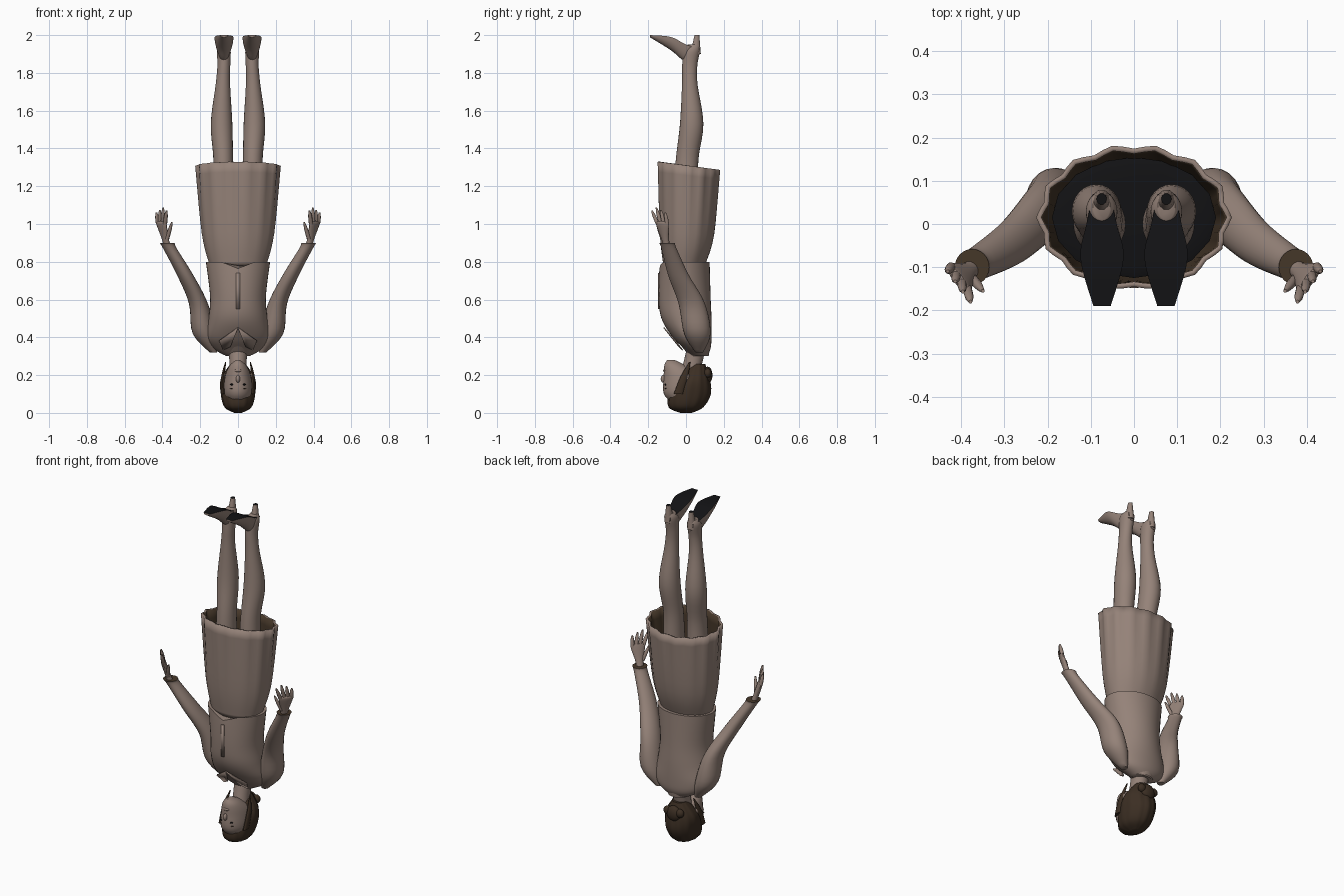
import bpy, bmesh, math
from mathutils import Vector

if "Cube" in bpy.data.objects:
    bpy.data.objects.remove(bpy.data.objects["Cube"], do_unlink=True)


def material(name, red, green, blue):
    mat = bpy.data.materials.new(name)
    mat.use_nodes = True
    mat.diffuse_color = (red, green, blue, 1)
    shader = mat.node_tree.nodes["Principled BSDF"]
    shader.inputs["Base Color"].default_value = (red, green, blue, 1)
    shader.inputs["Roughness"].default_value = 0.9
    return mat


TAUPE = material("taupe", red=.3, green=.225, blue=.19)
HAIR = material("dark brown hair", red=.045, green=.028, blue=.017)
LINING = material("brown lining", red=.06, green=.038, blue=.022)
BLACK = material("black", red=.006, green=.006, blue=.007)

ACROSS, FORWARD, UP = Vector((1, 0, 0)), Vector((0, 1, 0)), Vector((0, 0, 1))


def finish(name, mesh_builder, materials, mirror=False, rule=None):
    """Turn a bmesh into a shaded object, colouring its faces by a rule."""
    bmesh.ops.recalc_face_normals(mesh_builder, faces=mesh_builder.faces)
    if rule:
        for face in mesh_builder.faces:
            face.material_index = int(rule(face))
    mesh = bpy.data.meshes.new(name)
    mesh_builder.to_mesh(mesh)
    mesh_builder.free()
    for mat in materials:
        mesh.materials.append(mat)
    part = bpy.data.objects.new(name, mesh)
    bpy.context.collection.objects.link(part)
    bpy.ops.object.select_all(action='DESELECT')
    part.select_set(True)
    bpy.context.view_layer.objects.active = part
    bpy.ops.object.shade_smooth_by_angle(angle=math.radians(50))
    if mirror:
        part.modifiers.new("Mirror", 'MIRROR')
    return part


def smooth_keys(keys, steps):
    """Pass a smooth curve through key rings and return the rings between."""
    padded = [keys[0], *keys, keys[-1]]
    rings = []
    for before, start, end, after in zip(padded, padded[1:], padded[2:], padded[3:]):
        for step in range(steps):
            t = step / steps
            ring = []
            for a, b, c, d in zip(before, start, end, after):
                blend = b + (c - b) * t * t * (3 - 2 * t)
                slope_in, slope_out = (c - a) / 2, (d - b) / 2
                ring.append(blend + t * (1 - t) * (slope_in * (1 - t) - slope_out * t))
            rings.append(ring)
    return rings + [keys[-1]]


def loft(name, keys, materials=(TAUPE,), u=ACROSS, v=FORWARD, sides=24, steps=5,
         mirror=False, caps=True, shape=None, rule=None):
    """Skin ellipses given as x, y, z, radius along u, radius along v."""
    bm = bmesh.new()
    loops = []
    for ring in smooth_keys(keys, steps):
        loop = []
        for k in range(sides):
            angle = math.tau * k / sides
            point = Vector(ring[:3]) + u * ring[3] * math.cos(angle) + v * ring[4] * math.sin(angle)
            if shape:
                shape(point, ring, angle)
            loop.append(bm.verts.new(point))
        loops.append(loop)
    for lower, upper in zip(loops, loops[1:]):
        for k in range(sides):
            bm.faces.new((lower[k - 1], lower[k], upper[k], upper[k - 1]))
    if caps:
        bm.faces.new(loops[0])
        bm.faces.new(loops[-1])
    return finish(name, bm, materials, mirror, rule)


def blob(name, centre, radii, mat, mirror=False):
    bm = bmesh.new()
    verts = bmesh.ops.create_uvsphere(bm, u_segments=16, v_segments=10, radius=1)["verts"]
    bmesh.ops.scale(bm, vec=radii, verts=verts)
    bmesh.ops.translate(bm, vec=centre, verts=verts)
    return finish(name, bm, (mat,), mirror)


def section(z, half, front, back):
    """Centred body ring from its half width and its front and back depth."""
    return (0, (front + back) / 2, z, half, (back - front) / 2)


# Skirt: pleats and slant grow from the waist to the hem, lining inside
WAIST, HEM = .78, 1.31


def pleat(point, ring, angle):
    growth = (ring[2] - WAIST) / (HEM - WAIST)
    ripple = 1 + .03 * growth * math.cos(14 * angle)
    point.x *= ripple
    point.y *= ripple
    point.z -= .13 * growth * point.y


skirt = loft("skirt", [section(z=WAIST, half=.15, front=-.12, back=.1),
                       section(z=.95, half=.19, front=-.14, back=.15),
                       section(z=HEM, half=.22, front=-.15, back=.18)],
             (TAUPE, LINING), sides=56, caps=False, shape=pleat)
shell = skirt.modifiers.new("Lining", 'SOLIDIFY')
shell.thickness = .012
shell.material_offset = 1
blob("skirt_inside", centre=(0, .015, 1.1), radii=(.19, .14, .01), mat=BLACK)


# Jacket: fitted body with a pointed front hem
def point_hem(point, ring, angle):
    if point.y < 0 and point.z > .75:
        point.z -= .4 * max(0, .09 - abs(point.x)) * (point.z - .75) / .05


loft("jacket", [section(z=.8, half=.17, front=-.14, back=.125),
                section(z=.62, half=.148, front=-.145, back=.13),
                section(z=.5, half=.155, front=-.13, back=.135),
                section(z=.4, half=.165, front=-.07, back=.135),
                section(z=.34, half=.13, front=-.01, back=.13),
                section(z=.3, half=.06, front=.03, back=.11)],
     sides=40, shape=point_hem)
loft("collar", [section(z=.36, half=.09, front=-.03, back=.13),
                section(z=.3, half=.06, front=.02, back=.12)], caps=False)

# Front placket and lapels: thin plates on the jacket
for name, outline in (
        ("lapels", [(0, -.12, .45), (.1, -.06, .38), (.08, -.02, .33), (.04, -.04, .35)]),
        ("placket", [(0, -.148, .74), (.01, -.148, .74), (.01, -.147, .55), (0, -.147, .55)])):
    bm = bmesh.new()
    bm.faces.new([bm.verts.new(corner) for corner in outline])
    plate = finish(name, bm, (TAUPE,), mirror=True)
    plate.modifiers.new("Thickness", 'SOLIDIFY').thickness = .006

# Sleeves: shoulder to cuff, dark inside the cuff opening
loft("sleeves", [(.13, .07, .32, .02, .02), (.18, .06, .42, .06, .07),
                 (.21, .03, .58, .05, .07), (.28, -.04, .73, .043, .055),
                 (.36, -.09, .87, .036, .04), (.375, -.1, .9, .04, .042)],
     (TAUPE, LINING), mirror=True,
     rule=lambda face: len(face.verts) > 4 and face.normal.z > 0)

# Hands: flat palm, four spread fingers and a thumb
SPREAD = Vector((-.6, -.8, 0))
THICK = Vector((.8, -.6, 0))
KNUCKLES = Vector((.405, -.125, 1))
loft("palms", [(.37, -.1, .87, .022, .02), (.385, -.11, .92, .022, .016),
               (*KNUCKLES, .042, .014), (*(KNUCKLES + UP * .015), .03, .008)],
     u=SPREAD, v=THICK, sides=16, mirror=True)


def digit(name, base, reach):
    middle, tip = base + reach * .6, base + reach
    loft(name, [(*base, .011, .011), (*middle, .01, .01), (*tip, .004, .004)],
         sides=10, mirror=True)


for place, name in enumerate(("little", "ring", "middle", "index")):
    offset = (place - 1.5) * .021
    length = .088 - .7 * abs(offset - .008)
    digit(name + "_fingers", KNUCKLES + SPREAD * offset,
          SPREAD * offset * .4 + UP * length - FORWARD * .02)
digit("thumbs", Vector((.375, -.125, .92)), Vector((-.025, -.03, .09)))

# Legs: thigh, knee, calf and ankle
loft("legs", [(.08, 0, 1.1, .06, .07), (.078, .005, 1.33, .052, .06),
              (.087, .03, 1.53, .057, .062), (.08, .02, 1.74, .038, .041),
              (.075, .02, 1.84, .034, .04), (.075, .03, 1.92, .036, .045),
              (.075, .04, 1.95, .02, .03)], mirror=True)


# Shoes: arched flat sole and a thin heel, both black underfoot
def flatten_sole(point, ring, angle):
    point.z = min(point.z, ring[2])


loft("shoes", [(.075, .07, 1.93, .02, .04), (.075, 0, 1.95, .035, .09),
               (.074, -.08, 1.99, .05, .07), (.074, -.19, 2, .02, .012)],
     (TAUPE, BLACK), v=UP, mirror=True, shape=flatten_sole,
     rule=lambda face: face.normal.z > .3)
loft("shoe_heels", [(.075, .05, 1.9, .025, .03), (.075, .058, 2, .012, .013)],
     (TAUPE, BLACK), sides=10, mirror=True, rule=lambda face: face.normal.z > .9)

# Neck, head and face
loft("neck", [(0, .06, .37, .055, .05), (0, .04, .28, .046, .05), (0, .02, .2, .046, .05)])
loft("head", [section(z=.28, half=.01, front=-.1, back=-.06),
              section(z=.25, half=.045, front=-.115, back=0),
              section(z=.19, half=.07, front=-.118, back=.08),
              section(z=.1, half=.075, front=-.117, back=.1),
              section(z=.04, half=.04, front=-.06, back=.06)])
blob("nose", centre=(0, -.12, .18), radii=(.011, .014, .02), mat=TAUPE)
blob("lips", centre=(0, -.113, .224), radii=(.02, .008, .008), mat=TAUPE)
blob("eyes", centre=(.03, -.108, .15), radii=(.012, .006, .005), mat=BLACK, mirror=True)
blob("brows", centre=(.03, -.108, .13), radii=(.016, .005, .003), mat=HAIR, mirror=True)
blob("ears", centre=(.075, 0, .19), radii=(.01, .018, .028), mat=TAUPE, mirror=True)


# Hair: grooved cap, side locks and a knot at the nape
def strands(point, ring, angle):
    groove = 1 + .02 * math.cos(12 * angle + 9 * ring[2])
    point.x *= groove
    point.y *= groove


loft("hair_cap", [section(z=0, half=.02, front=-.03, back=.03),
                  section(z=.03, half=.07, front=-.09, back=.09),
                  section(z=.1, half=.09, front=-.09, back=.13),
                  section(z=.18, half=.09, front=-.045, back=.125),
                  section(z=.26, half=.04, front=.02, back=.1)],
     (HAIR,), sides=48, shape=strands)
loft("side_locks", [(.08, -.04, .1, .01, .025), (.08, -.01, .19, .009, .02),
                    (.065, .02, .27, .003, .004)], (HAIR,), sides=12, mirror=True)
blob("hair_knot", centre=(0, .115, .2), radii=(.045, .025, .045), mat=HAIR)
blob("knot_loops", centre=(.04, .115, .21), radii=(.025, .02, .025), mat=HAIR, mirror=True)
